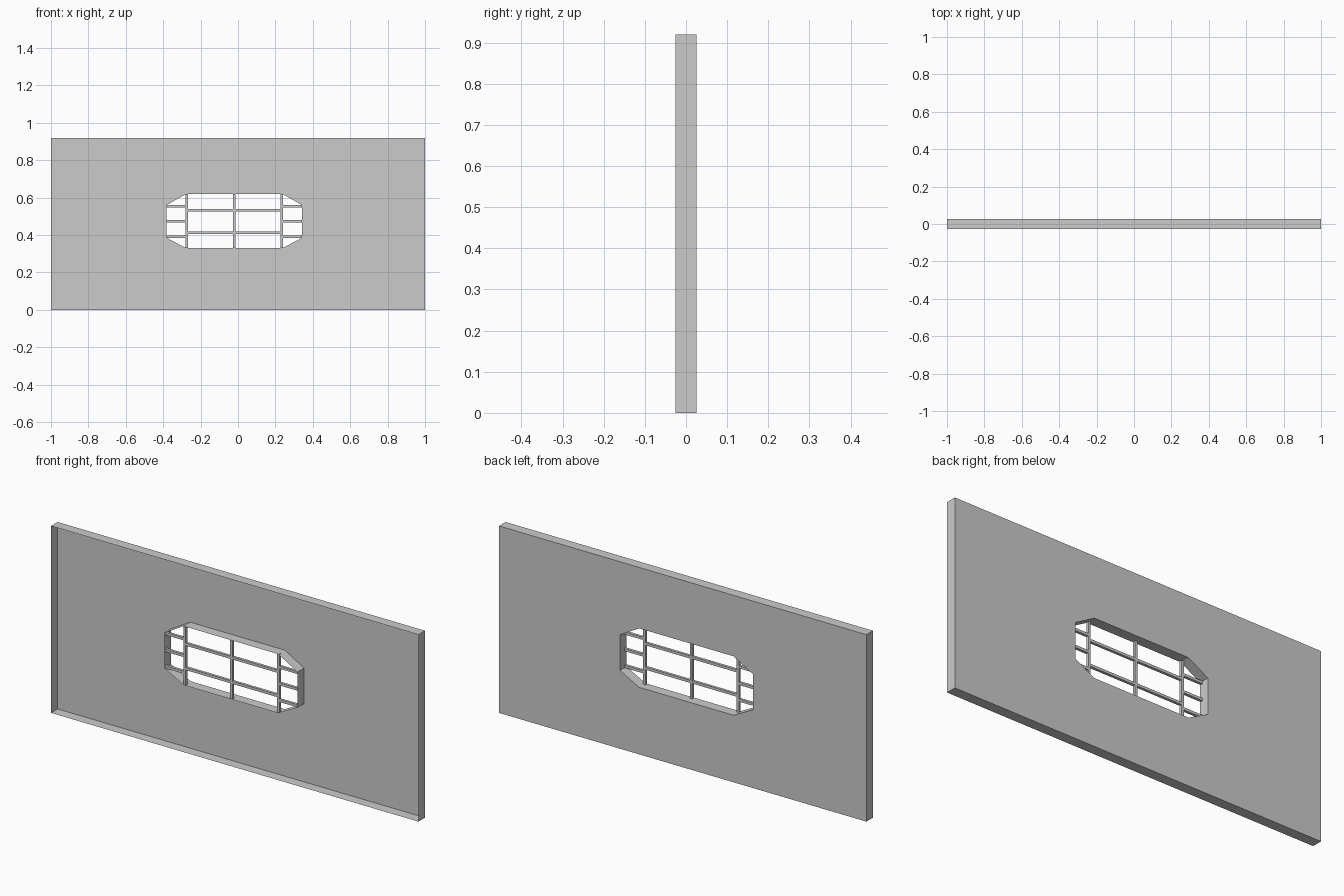
import bpy, bmesh

if "Cube" in bpy.data.objects:
    bpy.data.objects.remove(bpy.data.objects["Cube"])

D = 0.0255          # half thickness of the wall
CX = -0.02          # centre of the window
Z0, Z1 = 0.33, 0.62  # window sill and head


def finish(bm, name):
    me = bpy.data.meshes.new(name)
    bm.to_mesh(me)
    bm.free()
    ob = bpy.data.objects.new(name, me)
    bpy.context.collection.objects.link(ob)
    return ob


def loop_edges(bm, pts):
    vs = [bm.verts.new((x, D, z)) for x, z in pts]
    return [bm.edges.new((vs[i], vs[(i + 1) % len(vs)])) for i in range(len(vs))]


# Wall: back sheet with an octagonal hole, rims folded forward, front left open
outer = [(-1, 0), (1, 0), (1, 0.92), (-1, 0.92)]
W, w = 0.362, 0.257
window = [(CX - w, Z0), (CX + w, Z0), (CX + W, 0.385), (CX + W, 0.56),
          (CX + w, Z1), (CX - w, Z1), (CX - W, 0.56), (CX - W, 0.385)]
bm = bmesh.new()
edges = loop_edges(bm, outer) + loop_edges(bm, window)
bmesh.ops.triangle_fill(bm, edges=edges, use_beauty=True, normal=(0, 1, 0))
rim = bmesh.ops.extrude_edge_only(bm, edges=edges)
for v in rim["geom"]:
    if isinstance(v, bmesh.types.BMVert):
        v.co.y = -D
bmesh.ops.recalc_face_normals(bm, faces=bm.faces[:])
back = next(f for f in bm.faces if abs(f.normal.y) > 0.9)
if back.normal.y < 0:
    bmesh.ops.reverse_faces(bm, faces=bm.faces[:])
finish(bm, "wall_panel")


# Window bars
def bar(name, x0, x1, z0, z1, y0=-0.023, y1=-0.010):
    bm = bmesh.new()
    bmesh.ops.create_cube(bm, size=1)
    for v in bm.verts:
        v.co = (x1 if v.co.x > 0 else x0, y1 if v.co.y > 0 else y0,
                z1 if v.co.z > 0 else z0)
    return finish(bm, name)


T = 0.0065
for i, dx in enumerate((-0.255, 0, 0.255)):
    bar(f"upright_bar_{i}", CX + dx - T, CX + dx + T, Z0, Z1)
for i, z in enumerate((0.412, 0.532)):
    bar(f"middle_rail_{i}", CX - 0.25, CX + 0.25, z - T, z + T)
for side, s in (("left", -1), ("right", 1)):
    xs = sorted((CX + s * 0.255, CX + s * W))
    for i, z in enumerate((0.391, 0.473, 0.555)):
        bar(f"{side}_rail_{i}", xs[0], xs[1], z - T, z + T)
